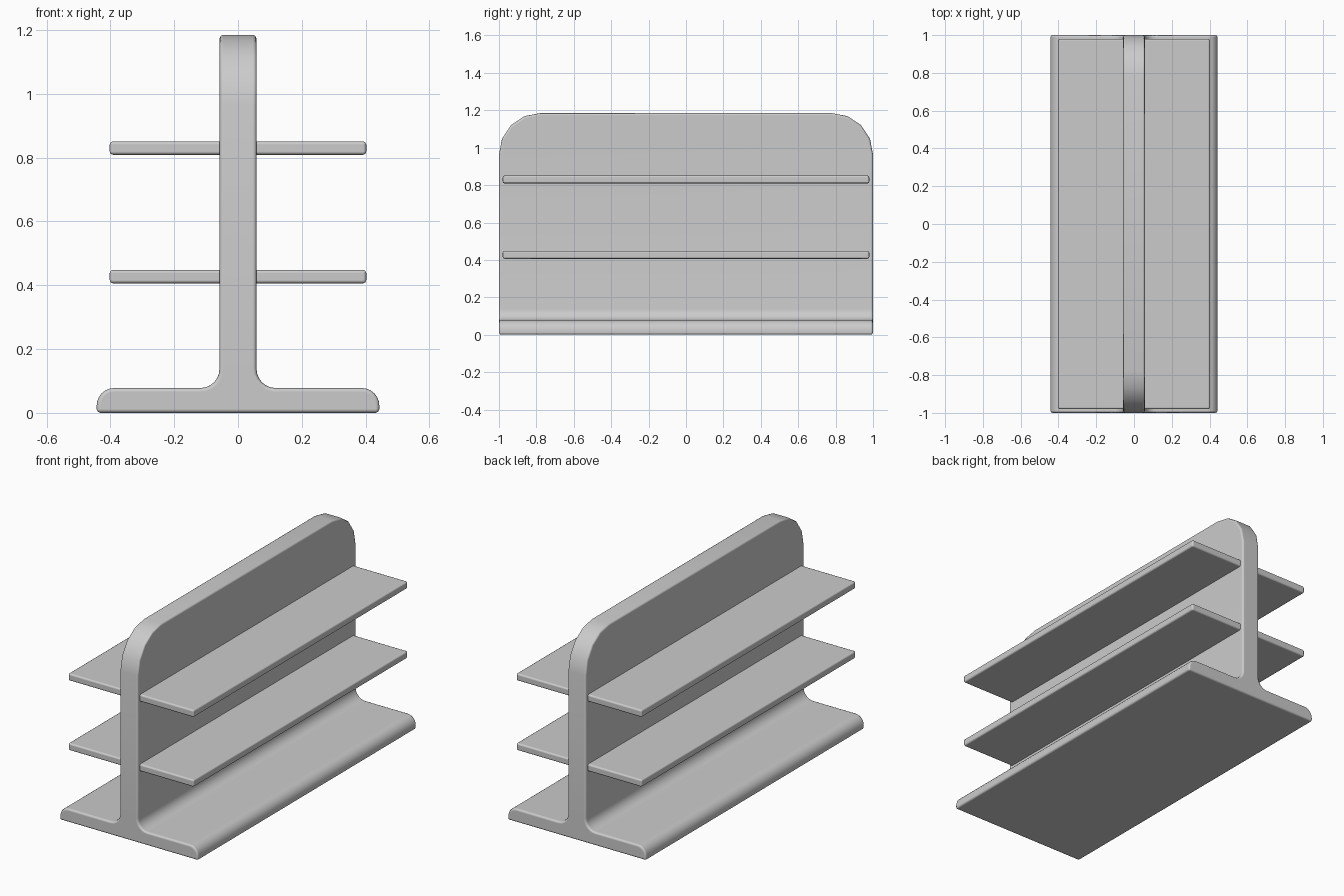
import bpy, bmesh
from math import sin, cos, radians
from mathutils import Vector

if "Cube" in bpy.data.objects:
    bpy.data.objects.remove(bpy.data.objects["Cube"])


def finish(name, bm, bevel, segments):
    bmesh.ops.recalc_face_normals(bm, faces=bm.faces)
    mesh = bpy.data.meshes.new(name)
    bm.to_mesh(mesh)
    bm.free()
    obj = bpy.data.objects.new(name, mesh)
    bpy.context.collection.objects.link(obj)
    bpy.ops.object.select_all(action='DESELECT')
    obj.select_set(True)
    bpy.context.view_layer.objects.active = obj
    bpy.ops.object.shade_smooth_by_angle(angle=radians(32))
    mod = obj.modifiers.new("soft_edges", 'BEVEL')
    mod.width = bevel
    mod.segments = segments
    mod.limit_method = 'ANGLE'
    mod.angle_limit = radians(40)
    mod.use_clamp_overlap = False
    mod.harden_normals = True
    return obj


def arc(cx, cz, r, start, end, steps=6):
    angles = [radians(start + (end - start) * i / steps) for i in range(steps + 1)]
    return [(cx + r * cos(a), cz + r * sin(a)) for a in angles]


# Display stand: inverted T profile with rounded foot and filleted spine
HALF_Y, TOP, SPINE, FOOT, FOOT_Z = 1.0, 1.185, 0.058, 0.443, 0.078
right = [(FOOT, 0)]
right += arc(FOOT - 0.055, FOOT_Z - 0.055, 0.055, 0, 90)
right += arc(SPINE + 0.06, FOOT_Z + 0.06, 0.06, 270, 180)
right += [(SPINE, TOP)]
profile = right + [(-x, z) for x, z in reversed(right)]

bm = bmesh.new()
face = bm.faces.new([bm.verts.new((x, -HALF_Y, z)) for x, z in profile])
ext = bmesh.ops.extrude_face_region(bm, geom=[face])
bmesh.ops.translate(bm, vec=Vector((0, 2 * HALF_Y, 0)),
                    verts=[v for v in ext["geom"] if isinstance(v, bmesh.types.BMVert)])
bmesh.ops.recalc_face_normals(bm, faces=bm.faces)

# Large rounded upper corners at both ends of the spine
corners = [e for e in bm.edges
           if all(v.co.z > TOP - 0.01 for v in e.verts)
           and abs(e.verts[0].co.y - e.verts[1].co.y) < 0.01]
bmesh.ops.bevel(bm, geom=corners, offset=0.22, segments=4, profile=0.5, affect='EDGES')
finish("display_stand", bm, 0.012, 2)

# Shelves: two levels, mirrored to both sides of the spine
for level, z in (("lower", 0.427), ("upper", 0.83)):
    bm = bmesh.new()
    bmesh.ops.create_cube(bm, size=1)
    inner, outer = 0.035, 0.402
    bmesh.ops.scale(bm, vec=(outer - inner, 1.96, 0.042), verts=bm.verts)
    bmesh.ops.translate(bm, vec=((outer + inner) / 2, 0, z), verts=bm.verts)
    shelf = finish(level + "_shelves", bm, 0.01, 2)
    shelf.modifiers.new("both_sides", 'MIRROR')
